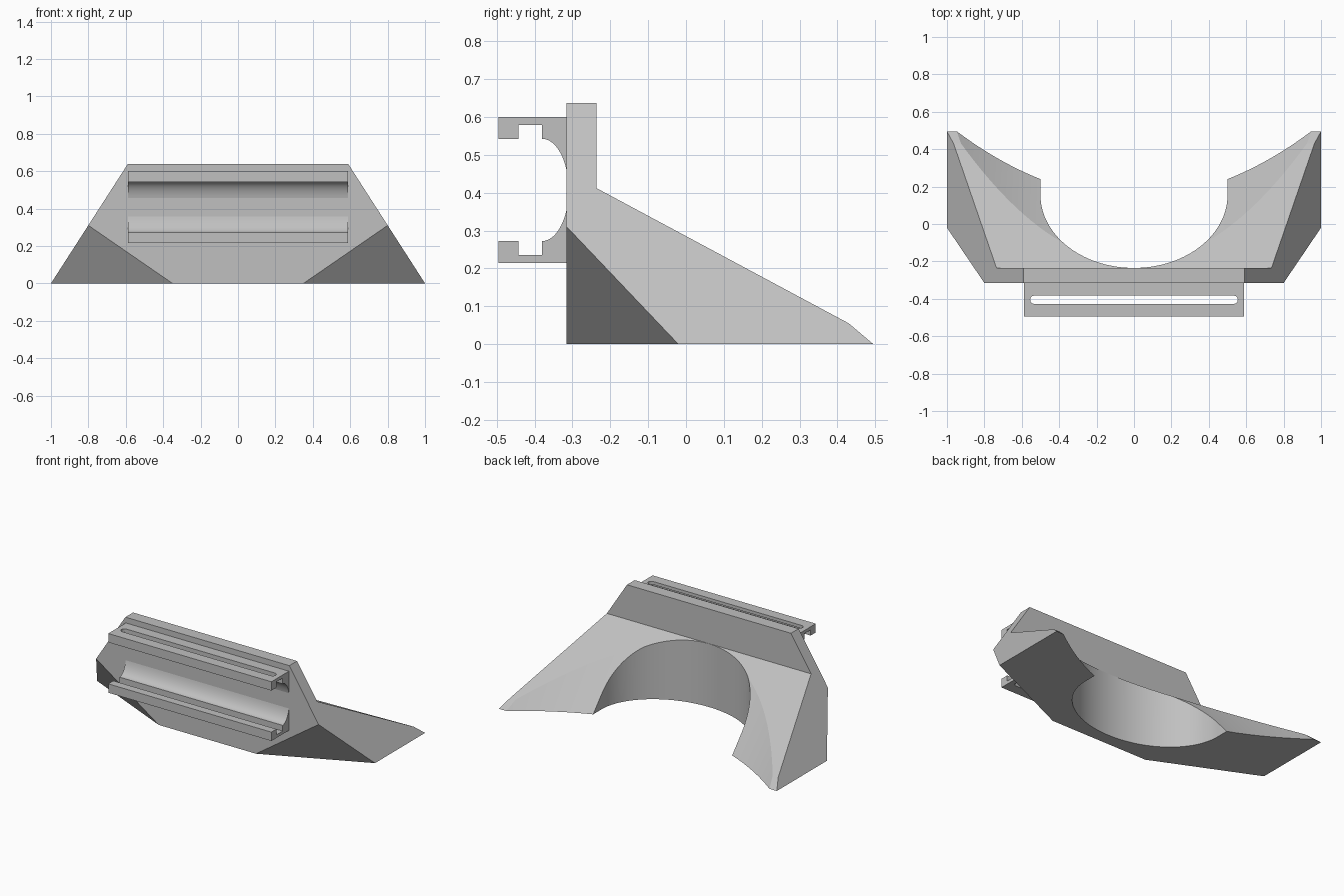
import bpy, bmesh, math
from mathutils import Vector

cube = bpy.data.objects.get("Cube")
if cube:
    bpy.data.objects.remove(cube, do_unlink=True)

grey = bpy.data.materials.new("plain_grey")
grey.use_nodes = True
COLOUR = (0.53, 0.53, 0.53, 1)
grey.diffuse_color = COLOUR
grey.node_tree.nodes["Principled BSDF"].inputs["Base Color"].default_value = COLOUR


def prism(name, ring, offset, slices=()):
    """Extrude a closed ring of points along offset, then trim it with planes."""
    bm = bmesh.new()
    face = bm.faces.new([bm.verts.new(p) for p in ring])
    new = bmesh.ops.extrude_face_region(bm, geom=[face], use_keep_orig=True)["geom"]
    bmesh.ops.translate(bm, vec=offset, verts=[v for v in new if isinstance(v, bmesh.types.BMVert)])
    for point, normal in slices:
        cut = bmesh.ops.bisect_plane(bm, geom=bm.verts[:] + bm.edges[:] + bm.faces[:], dist=1e-5,
                                     plane_co=point, plane_no=normal, clear_outer=True)
        edges = [e for e in cut["geom_cut"] if isinstance(e, bmesh.types.BMEdge)]
        bmesh.ops.holes_fill(bm, edges=edges)
    bmesh.ops.recalc_face_normals(bm, faces=bm.faces[:])
    mesh = bpy.data.meshes.new(name)
    bm.to_mesh(mesh)
    bm.free()
    mesh.materials.append(grey)
    obj = bpy.data.objects.new(name, mesh)
    bpy.context.collection.objects.link(obj)
    return obj


def select(obj):
    bpy.ops.object.select_all(action="DESELECT")
    obj.select_set(True)
    bpy.context.view_layer.objects.active = obj


def carve(obj, cutter):
    cutter.hide_render = True
    mod = obj.modifiers.new("carve", "BOOLEAN")
    mod.object, mod.operation, mod.solver = cutter, "DIFFERENCE", "EXACT"
    select(obj)
    bpy.ops.object.modifier_apply(modifier=mod.name)
    bpy.data.objects.remove(cutter, do_unlink=True)


def smooth(obj, degrees):
    select(obj)
    bpy.ops.object.shade_smooth_by_angle(angle=math.radians(degrees))


# Wedge body with upright plate, slanted ends and chamfered lower front corners
FRONT = -0.315
side = [(FRONT, 0), (FRONT, 0.637), (-0.236, 0.637), (-0.236, 0.412), (0.43, 0.055), (0.495, 0)]
slices = []
for s in (1, -1):
    slices.append((Vector((s, 0, 0)), Vector((s * 0.637, 0, 0.41))))
    a, b, c = Vector((s * 0.8, FRONT, 0.31)), Vector((s * 0.35, FRONT, 0)), Vector((s, -0.02, 0))
    normal = (b - a).cross(c - a)
    if normal.y > 0:
        normal.negate()
    slices.append((a, normal))
body = prism("wedge_body", [(-1.1, y, z) for y, z in side], (2.2, 0, 0), slices)

# Leaning curved hollow across the back slope
LEAN, LOW, HIGH = 0.88, -0.1, 0.42
xs = [-1.1 + 2.2 * i / 64 for i in range(65)]
ring = [(x, 0.1415 + 0.394 * x * x - LEAN * LOW, LOW) for x in xs]
ring += [(1.1, 1.5, LOW), (-1.1, 1.5, LOW)]
carve(body, prism("hollow_cutter", ring, (0, -LEAN * (HIGH - LOW), HIGH - LOW)))

# Upright rounded opening
MID = 0.155
arc = [math.pi * (1 + i / 72) for i in range(73)]
ring = [(0.5 * math.cos(t), MID + 0.39 * math.sin(t), -0.1) for t in arc]
ring += [(0.5, 0.8, -0.1), (-0.5, 0.8, -0.1)]
carve(body, prism("opening_cutter", ring, (0, 0, 0.9)))
smooth(body, 10)

# Pair of mirrored channel rails with a long slot in each
CENTRE, HALF = 0.4075, 0.587
lip = [(FRONT, 0.1925), (-0.495, 0.1925), (-0.495, 0.135), (-0.443, 0.135),
       (-0.443, 0.172), (-0.38, 0.172)]
end = math.acos((FRONT + 0.38) / 0.07)
for i in range(17):
    t = math.pi / 2 + (end - math.pi / 2) * i / 16
    lip.append((-0.38 + 0.07 * math.cos(t), 0.135 * math.sin(t)))
for name, s in (("upper_rail", 1), ("lower_rail", -1)):
    rail = prism(name, [(-HALF, y, CENTRE + s * h) for y, h in lip], (2 * HALF, 0, 0))
    slot = []
    for k in (1, -1):
        for i in range(13):
            t = math.pi * (i / 12 - 0.5)
            slot.append((k * (0.533 + 0.022 * math.cos(t)), -0.405 + k * 0.022 * math.sin(t), 0))
    carve(rail, prism("slot_cutter", slot, (0, 0, 1)))
    smooth(rail, 25)
